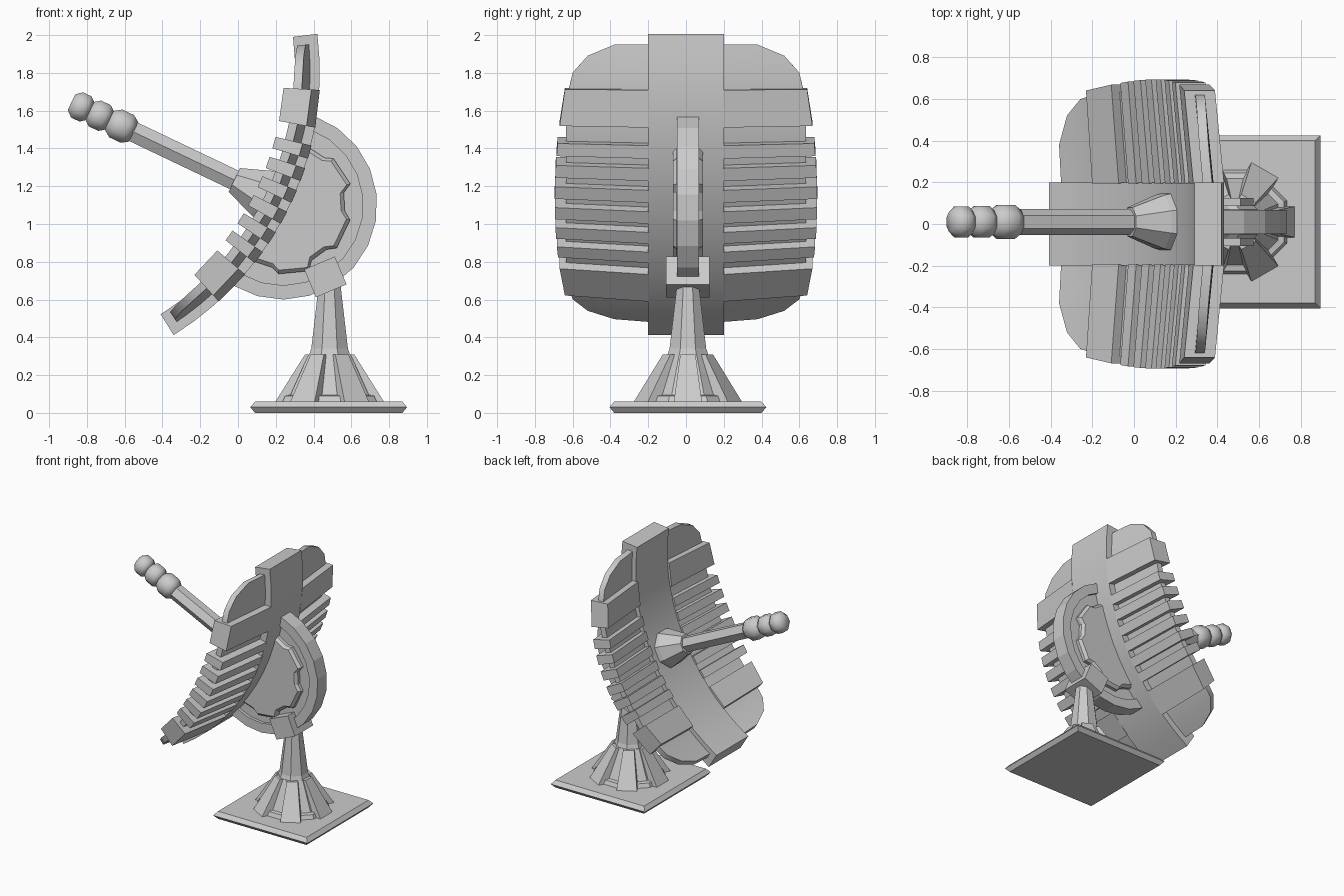
import bpy, bmesh
from math import sin, cos, pi, radians as rad
from mathutils import Vector

if "Cube" in bpy.data.objects:
    bpy.data.objects.remove(bpy.data.objects["Cube"])

T = rad(25.5)                                   # dish tilt
APEX = Vector((0.273, 0.0, 1.098))              # back centre of the dish
AX = Vector((-cos(T), 0, sin(T)))               # direction the dish points
UP = Vector((sin(T), 0, cos(T)))
YV = Vector((0, 1, 0))
R = 1.64                                        # curvature radius of the dish back
CEN = APEX + AX * R
CY = 0.01                                       # centre line of mast and arm

grey = bpy.data.materials.new("light_grey")
grey.diffuse_color = (0.6, 0.6, 0.6, 1)
grey.use_nodes = True
grey.node_tree.nodes["Principled BSDF"].inputs["Base Color"].default_value = grey.diffuse_color


def loft(name, rings, smooth=0):
    """Skin equal-sized vertex rings and cap both ends."""
    bm = bmesh.new()
    vr = [[bm.verts.new(p) for p in r] for r in rings]
    n = len(vr[0])
    for a, b in zip(vr, vr[1:]):
        for i in range(n):
            j = (i + 1) % n
            bm.faces.new((a[i], a[j], b[j], b[i]))
    bm.faces.new(vr[0])
    bm.faces.new(vr[-1])
    bmesh.ops.recalc_face_normals(bm, faces=bm.faces)
    me = bpy.data.meshes.new(name)
    bm.to_mesh(me)
    bm.free()
    me.materials.append(grey)
    ob = bpy.data.objects.new(name, me)
    bpy.context.collection.objects.link(ob)
    if smooth:
        bpy.ops.object.select_all(action='DESELECT')
        ob.select_set(True)
        bpy.context.view_layer.objects.active = ob
        bpy.ops.object.shade_smooth_by_angle(angle=rad(smooth))
    return ob


def dish_pt(deg, y, r):
    """Point on the dish; the wings bend forward outside the spine."""
    a = rad(deg) - T
    r -= 0.10 * max(0, abs(y) - 0.2)
    return CEN + Vector((cos(a) * r, y, sin(a) * r))


def slab(name, stations, r0, r1, smooth=0):
    """Curved slab through (angle, y inner, y outer) stations."""
    loft(name, [[dish_pt(a, y0, r0), dish_pt(a, y0, r1), dish_pt(a, y1, r1), dish_pt(a, y1, r0)]
                for a, y0, y1 in stations], smooth)


def disc(z, r, n, cx, cy, rot=0.0):
    return [Vector((cx + r * cos(rot + 2 * pi * i / n), cy + r * sin(rot + 2 * pi * i / n), z)) for i in range(n)]


# base plate with bevelled rim
loft("base_plate", [disc(z, h * 2 ** 0.5, 4, 0.48, CY, pi / 4)
                    for z, h in ((0, .39), (.03, .415), (.06, .39))])

# mast: octagonal skirt, six ribs and a tapering column
MX = 0.485
loft("mast_skirt", [disc(z, r, 8, MX, CY, pi / 8)
                    for z, r in ((.05, .275), (.09, .255), (.095, .225), (.31, .12))])
loft("mast_column", [disc(z, r, 8, MX, CY, pi / 8) for z, r in ((.30, .12), (.34, .105), (.65, .066), (.70, .06))])
for i in range(6):
    a = i * pi / 3
    d, s = Vector((cos(a), sin(a), 0)), Vector((-sin(a), cos(a), 0))
    c = Vector((MX, CY, 0))
    loft("skirt_rib", [[c + d * u + s * w * v + Vector((0, 0, z))
                        for u, v in ((r - .08, -1), (r, -1), (r, 1), (r - .08, 1))]
                       for z, r, w in ((.055, .29, .075), (.31, .13, .04))])

# central spine of the dish
H = 32.6
slab("dish_spine", [(-H + 2 * H * i / 14, -.2, .2) for i in range(15)], R - .13, R, 30)

# wing panels with rounded corners, and the slats gripping them
corner = [(30.8, .38), (28.7, .52), (25.4, .60), (21.9, .622)]
outline = corner + [(a, .635) for a in (15, 9, 3)]
outline += [(-a, y) for a, y in reversed(outline)]
bars = [(-18.7, 3.5), (18.7, 3.5)] + [(-11.2 + 4.35 * i, 1.25) for i in range(6)]
for side in (-1, 1):
    slab("wing_panel", [(a, side * .19, side * y) for a, y in outline], R - .095, R - .05, 30)
    for a, h in bars:
        st = []
        for e in (a - h, a + h):
            st.append((e, side * .195, side * (.695 - .14 * (R * sin(rad(e))) ** 2)))
        slab("wing_slat", st, R - .145, R + .003)


# tilt gear behind the dish: prisms from polar profiles in the xz plane
def gear_pt(deg, r, y):
    a = rad(deg) - T
    return Vector((.237 + r * cos(a), y, 1.10 + r * sin(a)))


def plate(name, prof, hw, bevel=0.0):
    rings = [[gear_pt(a, r - b, CY + y) for a, r in prof]
             for y, b in ((-hw, bevel), (-hw + bevel, 0), (hw - bevel, 0), (hw, bevel))]
    loft(name, rings if bevel else [rings[0], rings[3]])


steps = [-96 + 16 * i for i in range(13)]
loft("gear_rim", [[gear_pt(a, r, CY + y) for r, y in ((.425, -.058), (.50, -.058), (.50, .058), (.425, .058))]
                  for a in steps])
plate("gear_web", [(a, .44) for a in steps], .035)
half = [(13, .365), (20, .33), (37, .33), (43, .375), (68, .365), (74, .335), (92, .335)]
plate("gear_hub", [(-a, r) for a, r in reversed(half)] + half, .08, .02)

# clamp block joining the mast and the gear rim
ba = rad(-67)
rd, tg = Vector((cos(ba), 0, sin(ba))), Vector((-sin(ba), 0, cos(ba)))
bc = Vector((.4625, CY, .72))
loft("clamp_block", [[bc + rd * .08 * k + tg * .088 * u + YV * .115 * v
                      for u, v in ((-1, -1), (1, -1), (1, 1), (-1, 1))] for k in (-1, 1)])


# feed arm pointing out of the dish
ARM = Vector((0.26, 0.0, 1.10))


def lathe(name, prof, n, smooth=0):
    loft(name, [[ARM + AX * d + YV * (CY + r * sin(2 * pi * (i + .5) / n)) + UP * r * cos(2 * pi * (i + .5) / n)
                 for i in range(n)] for d, r in prof], smooth)


lathe("feed_cone", [(.08, .155), (.15, .14), (.31, .075)], 8)
lathe("feed_arm", [(.28, .062), (.94, .062)], 6)
for d, w, r in ((.90, .15, .088), (1.04, .125, .082), (1.155, .11, .08)):
    lathe("feed_knob", [(d, r * .7), (d + w * .25, r), (d + w * .7, r), (d + w, r * .62)], 8, 60)
